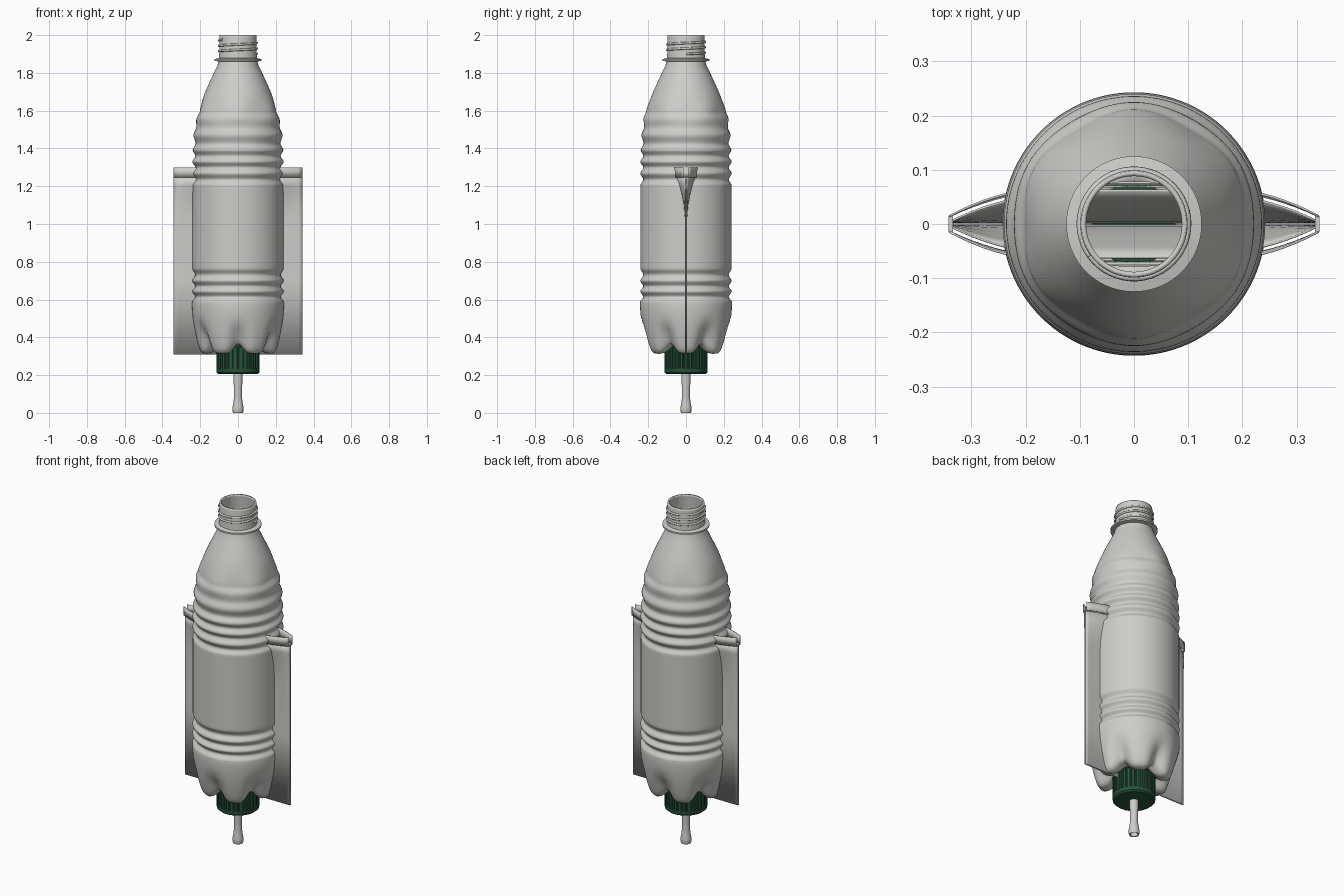
import bpy, bmesh, math
from math import sin, cos, pi, exp

cube = bpy.data.objects.get("Cube")
if cube:
    bpy.data.objects.remove(cube, do_unlink=True)


def material(name, rgb, rough=0.5):
    m = bpy.data.materials.new(name)
    m.use_nodes = True
    col = (*rgb, 1)
    m.diffuse_color = col
    bsdf = m.node_tree.nodes["Principled BSDF"]
    bsdf.inputs["Base Color"].default_value = col
    bsdf.inputs["Roughness"].default_value = rough
    return m


plastic = material("pale_grey_plastic", (0.61, 0.61, 0.59))
green = material("dark_green_plastic", (0.02, 0.085, 0.042))


def finish(name, bm, mat, angle=40, thickness=0, offset=-1):
    mesh = bpy.data.meshes.new(name)
    bm.to_mesh(mesh)
    bm.free()
    ob = bpy.data.objects.new(name, mesh)
    bpy.context.collection.objects.link(ob)
    mesh.materials.append(mat)
    if thickness:
        s = ob.modifiers.new("wall", "SOLIDIFY")
        s.thickness = thickness
        s.offset = offset
    bpy.ops.object.select_all(action="DESELECT")
    ob.select_set(True)
    bpy.context.view_layer.objects.active = ob
    bpy.ops.object.shade_smooth_by_angle(angle=math.radians(angle))
    return ob


def lathe(name, profile, mat, seg=96, warp=None, **kw):
    """Spin (radius, height) points, listed bottom to top on the outside."""
    bm = bmesh.new()
    rings = []
    for r, z in profile:
        ring = []
        for j in range(seg):
            a = 2 * pi * j / seg
            rr, zz = warp(r, z, a) if warp else (r, z)
            ring.append(bm.verts.new((rr * cos(a), rr * sin(a), zz)))
        rings.append(ring)
    for lo, hi in zip(rings, rings[1:]):
        for j in range(seg):
            k = (j + 1) % seg
            bm.faces.new((lo[j], lo[k], hi[k], hi[j]))
    bmesh.ops.remove_doubles(bm, verts=bm.verts, dist=1e-5)
    return finish(name, bm, mat, **kw)


def eased(points, steps=6):
    """Rounded waves through alternating grooves and bulges."""
    out = []
    for (r0, z0), (r1, z1) in zip(points, points[1:]):
        for i in range(steps):
            t = i / steps
            out.append((r0 + (r1 - r0) * (0.5 - 0.5 * cos(pi * t)), z0 + (z1 - z0) * t))
    return out + [points[-1]]


# Bottle: footed base, ribs, plain label band, ribbed shoulder, neck
base = [(0.075, 0.37), (0.1, 0.36), (0.125, 0.33), (0.145, 0.317), (0.165, 0.313),
        (0.183, 0.315), (0.196, 0.325), (0.205, 0.345), (0.214, 0.375), (0.224, 0.42),
        (0.234, 0.47), (0.241, 0.52), (0.243, 0.56)]
low_ribs = eased([(0.243, 0.585), (0.226, 0.615), (0.242, 0.643), (0.226, 0.67),
                  (0.242, 0.7), (0.226, 0.73), (0.241, 0.765)])
high_ribs = eased([(0.241, 1.205), (0.226, 1.235), (0.242, 1.268), (0.226, 1.3),
                   (0.242, 1.33), (0.226, 1.36), (0.24, 1.392), (0.224, 1.425),
                   (0.236, 1.47), (0.221, 1.515), (0.225, 1.555), (0.211, 1.6)])
neck = [(0.205, 1.62), (0.193, 1.65), (0.178, 1.69), (0.16, 1.73), (0.142, 1.77),
        (0.123, 1.81), (0.108, 1.84), (0.103, 1.86), (0.125, 1.864), (0.125, 1.873),
        (0.101, 1.878), (0.099, 1.9), (0.099, 1.99), (0.097, 2.0)]


def bottle_warp(r, z, a):
    valley = 0.5 - 0.5 * cos(6 * a)
    low = min(1, max(0, (0.52 - z) / 0.2))
    low = low * low * (3 - 2 * low)
    cleft = valley ** 2 * low * min(1, max(0, (r - 0.09) / 0.06))
    facet = 0.045 * exp(-((z - 1.6) / 0.05) ** 2)
    return r * (1 - 0.13 * cleft - facet * (1 - valley)), z + 0.05 * cleft


lathe("bottle", base + low_ribs + [(0.241, 0.78), (0.241, 1.19)] + high_ribs + neck,
      plastic, seg=120, warp=bottle_warp, thickness=0.009)

# Screw thread on the neck
curve = bpy.data.curves.new("neck_thread", "CURVE")
curve.dimensions = "3D"
curve.bevel_depth = 0.006
curve.bevel_resolution = 2
turns, n = 2.6, 130
spline = curve.splines.new("POLY")
spline.points.add(n)
for i, p in enumerate(spline.points):
    a = 2 * pi * turns * i / n
    p.co = (0.1 * cos(a), 0.1 * sin(a), 1.9 + 0.075 * i / n, 1)
thread = bpy.data.objects.new("neck_thread", curve)
bpy.context.collection.objects.link(thread)
curve.materials.append(plastic)


# Ridged cap below the bottle
def cap_warp(r, z, a):
    grooved = r > 0.11 and z > 0.235 and cos(30 * a) < -0.3
    return (r - 0.007 if grooved else r), z


lathe("cap", [(0, 0.207), (0.104, 0.205), (0.113, 0.213), (0.115, 0.234), (0.115, 0.236),
              (0.115, 0.345), (0.106, 0.357), (0, 0.358)],
      green, seg=240, warp=cap_warp, angle=30)

# Hollow nozzle tube with flared tip
lathe("nozzle", [(0.012, 0.09), (0.021, 0.002), (0.026, 0), (0.03, 0.012), (0.029, 0.03),
                 (0.024, 0.055), (0.021, 0.085), (0.022, 0.13), (0.024, 0.21), (0.024, 0.4)],
      plastic, seg=32, angle=50)

# Flat pouch through the bottle: its two sheets form the side fins
HALF = 0.341
rows = [(0.31, 0), (0.7, 0), (1.0, 0), (1.05, 0.05), (1.1, 0.16), (1.15, 0.38),
        (1.2, 0.68), (1.248, 0.95)]


def sheet(name, side, levels, gap):
    bm = bmesh.new()
    cols = 32
    grid = []
    for z, spread in levels:
        row = []
        for i in range(cols + 1):
            u = -1 + 2 * i / cols
            y = gap + 0.062 * spread * (1 - abs(u) ** 3)
            row.append(bm.verts.new((HALF * u, side * y, z)))
        grid.append(row)
    for lo, hi in zip(grid, grid[1:]):
        for i in range(cols):
            bm.faces.new((lo[i], lo[i + 1], hi[i + 1], hi[i]))
    finish(name, bm, plastic, thickness=0.004, offset=0)


for label, side in (("front", -1), ("back", 1)):
    sheet(label + "_fin_sheet", side, rows, 0.003)
    sheet(label + "_fin_top_flap", side, [(1.247, 0.9), (1.298, 1.0)], 0.014)

# Pinched seam bars where the flaps join the fins
for label, side in (("left", 1), ("right", -1)):
    bm = bmesh.new()
    bmesh.ops.create_cube(bm, size=1)
    for v in bm.verts:
        v.co = (side * 0.338 + v.co.x * 0.008, v.co.y * 0.03, 1.249 + v.co.z * 0.006)
    finish(label + "_fin_seam", bm, plastic)
